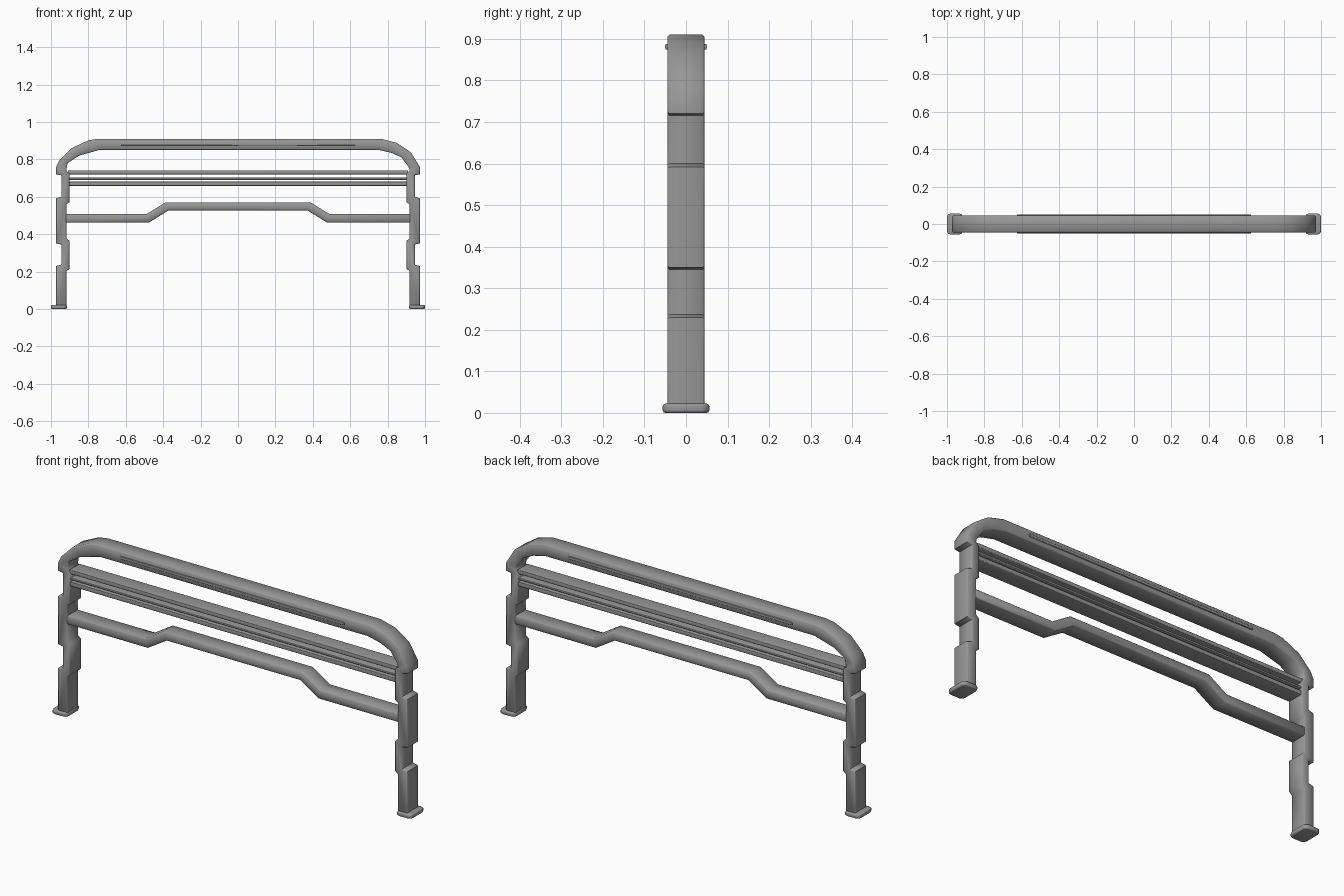
import bpy, bmesh, math

if "Cube" in bpy.data.objects:
    bpy.data.objects.remove(bpy.data.objects["Cube"])

dark_grey = bpy.data.materials.new("dark_grey")
dark_grey.diffuse_color = (0.31, 0.31, 0.31, 1)
dark_grey.use_nodes = True
dark_grey.node_tree.nodes["Principled BSDF"].inputs["Base Color"].default_value = dark_grey.diffuse_color


def finish(name, bm):
    """Turn a bmesh into a dark grey, smooth-by-angle object."""
    mesh = bpy.data.meshes.new(name)
    bm.to_mesh(mesh)
    bm.free()
    mesh.materials.append(dark_grey)
    obj = bpy.data.objects.new(name, mesh)
    bpy.context.collection.objects.link(obj)
    bpy.ops.object.select_all(action='DESELECT')
    obj.select_set(True)
    bpy.context.view_layer.objects.active = obj
    bpy.ops.object.shade_smooth_by_angle(angle=math.radians(50))
    return obj


def extrude_profile(name, pts, depth, bevel=0.005):
    """Extrude a front-view (x, z) outline symmetrically along y, with a small bevel."""
    bm = bmesh.new()
    face = bm.faces.new([bm.verts.new((x, -depth, z)) for x, z in pts])
    ext = bmesh.ops.extrude_face_region(bm, geom=[face])
    verts = [v for v in ext["geom"] if isinstance(v, bmesh.types.BMVert)]
    bmesh.ops.translate(bm, verts=verts, vec=(0, 2 * depth, 0))
    bmesh.ops.recalc_face_normals(bm, faces=bm.faces)
    caps = [f for f in bm.faces if abs(f.normal.y) > 0.9]
    edges = list({e for f in caps for e in f.edges})
    bmesh.ops.bevel(bm, geom=edges, offset=bevel, segments=1, affect='EDGES',
                    clamp_overlap=True)
    bmesh.ops.triangulate(bm, faces=[f for f in bm.faces if len(f.verts) > 4])
    return finish(name, bm)


def box(name, x0, x1, depth, z0, z1, bevel=0.003, corner=0):
    """Bevelled box; corner also cuts its upright edges."""
    bm = bmesh.new()
    bmesh.ops.create_cube(bm, size=1)
    for v in bm.verts:
        v.co = ((x0 + x1) / 2 + v.co.x * (x1 - x0), v.co.y * 2 * depth,
                (z0 + z1) / 2 + v.co.z * (z1 - z0))
    if corner:
        upright = [e for e in bm.edges if abs(e.verts[0].co.z - e.verts[1].co.z) > 0.001]
        bmesh.ops.bevel(bm, geom=upright, offset=corner, segments=2, profile=0.5,
                        affect='EDGES')
    rim = [e for e in bm.edges if abs(e.verts[0].co.z - e.verts[1].co.z) < 0.001]
    bmesh.ops.bevel(bm, geom=rim, offset=bevel, segments=2, profile=0.5, affect='EDGES')
    return finish(name, bm)


def mirrored(pts):
    return [(-x, z) for x, z in reversed(pts)]


# Stepped legs and arched top rail, drawn as one outline
leg_outer = [(-0.972, 0.01), (-0.972, 0.23), (-0.945, 0.237), (-0.945, 0.345),
             (-0.972, 0.35), (-0.972, 0.592), (-0.945, 0.60), (-0.945, 0.715),
             (-0.972, 0.72), (-0.972, 0.76)]
leg_inner = [(-0.918, 0.74), (-0.902, 0.725), (-0.902, 0.57), (-0.918, 0.56),
             (-0.918, 0.38), (-0.902, 0.365), (-0.902, 0.215), (-0.918, 0.20),
             (-0.918, 0.01)]
arch_outer_left = [(-0.955, 0.795), (-0.89, 0.86), (-0.80, 0.902), (-0.75, 0.91)]
arch_outer_right = [(0.765, 0.91), (0.85, 0.888), (0.925, 0.837)]
arch_inner_right = [(0.915, 0.755), (0.875, 0.81), (0.82, 0.835), (0.75, 0.851)]
arch_inner_left = [(-0.74, 0.851), (-0.85, 0.82), (-0.912, 0.78)]
extrude_profile("frame", leg_outer + arch_outer_left + arch_outer_right
                + mirrored(leg_outer) + mirrored(leg_inner)
                + arch_inner_right + arch_inner_left + leg_inner, 0.045)

# Thin trim strip showing on both faces of the top rail
box("top_rail_trim", -0.625, 0.625, 0.05, 0.874, 0.888)

# Horizontal slats under the arch
for name, z0, z1 in [("upper_slat", 0.72, 0.741), ("middle_slat", 0.691, 0.702),
                     ("lower_slat", 0.659, 0.681)]:
    box(name, -0.91, 0.91, 0.04, z0, z1)

# Lower rail with a raised centre
rail_top = [(-0.93, 0.508), (-0.488, 0.508), (-0.388, 0.57)]
rail_bottom = [(-0.37, 0.528), (-0.475, 0.463), (-0.93, 0.463)]
extrude_profile("lower_rail", rail_top + mirrored(rail_top)
                + mirrored(rail_bottom) + rail_bottom, 0.042)

# Feet with rounded corners
for side, s in (("left", -1), ("right", 1)):
    x0, x1 = sorted((s * 0.915, s * 1.0))
    box(side + "_foot", x0, x1, 0.056, 0.0, 0.022, 0.006, corner=0.018)
